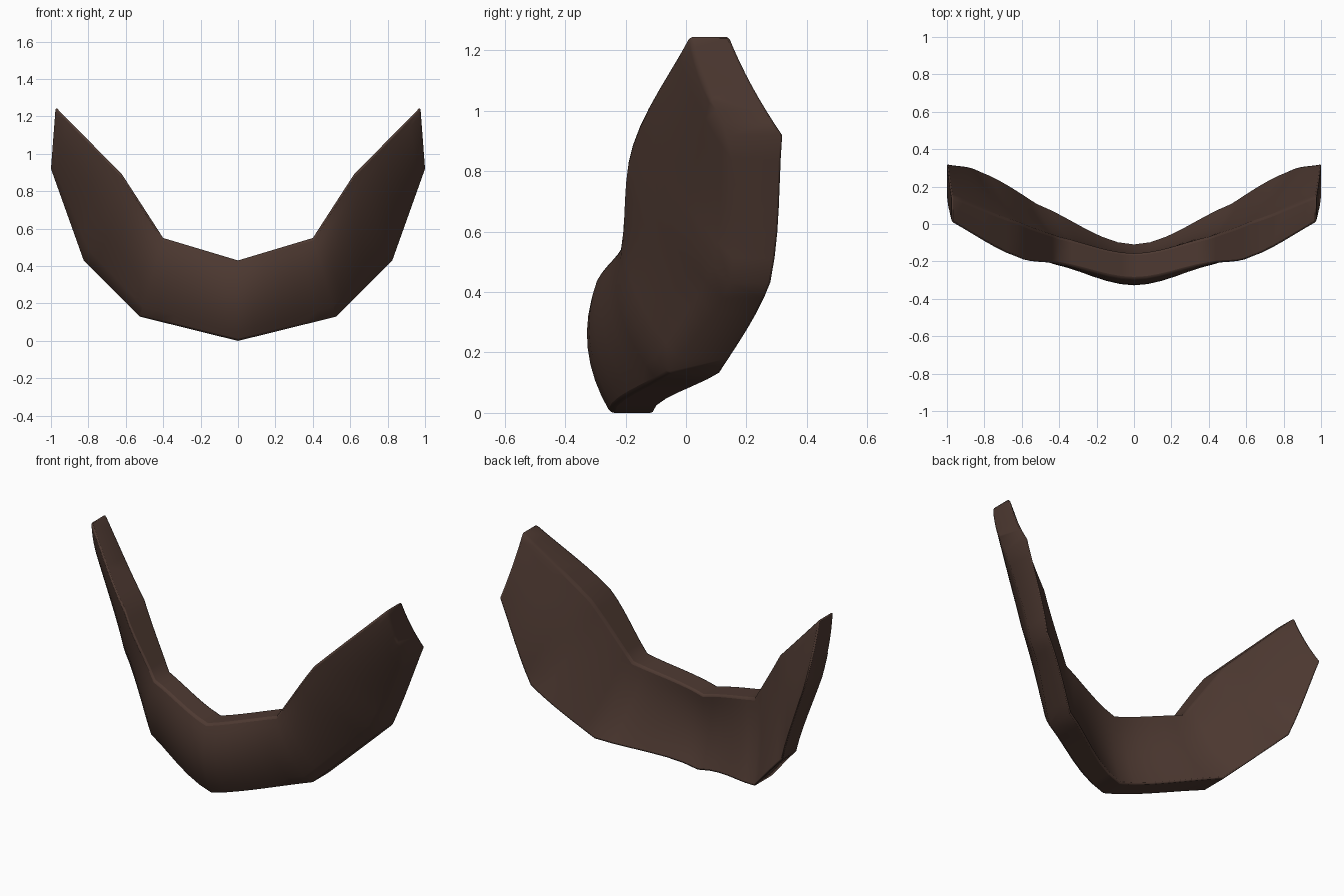
import bpy, bmesh

if "Cube" in bpy.data.objects:
    bpy.data.objects.remove(bpy.data.objects["Cube"])

# Stations from the centre to the tip: x, z, front y, back y
INNER = [(0, .43, -.295, -.155), (.40, .55, -.215, -.07), (.62, .89, -.18, .01), (.975, 1.25, .01, .145)]
OUTER = [(0, .0, -.25, -.105), (.525, .13, -.06, .115), (.825, .43, .145, .285), (1.0, .92, .15, .325)]
BULGE = [.053, .05, .04, .02]   # how far the plate bows forward at mid width
STEPS, ACROSS = 6, 8


def smooth(vals, i, t):
    """Smooth curve through station values, mirrored at the centre."""
    a, b = vals[i], vals[i + 1]
    before = vals[i - 1] if i else vals[1]
    after = vals[i + 2] if i + 2 < len(vals) else 2 * b - a
    return .5 * (2 * a + (b - before) * t + (2 * before - 5 * a + 4 * b - after) * t * t
                 + (3 * a - before - 3 * b + after) * t ** 3)


def edge_point(rows, i, t):
    """Straight outline seen from the front, curved in depth."""
    a, b = rows[i], rows[i + 1]
    x, z = (a[k] + (b[k] - a[k]) * t for k in (0, 1))
    return (x, z, smooth([r[2] for r in rows], i, t), smooth([r[3] for r in rows], i, t))


def cross_section(bm, i, t, side):
    """Closed ring: front face from outer to inner edge, then back again."""
    p, q = edge_point(OUTER, i, t), edge_point(INNER, i, t)
    bow = BULGE[i] + (BULGE[i + 1] - BULGE[i]) * t
    front, back = [], []
    for k in range(ACROSS + 1):
        s = k / ACROSS
        x, z, yf, yb = (u + (v - u) * s for u, v in zip(p, q))
        arch = 4 * s * (1 - s) * bow
        front.append(bm.verts.new((side * x, yf - arch, z)))
        back.append(bm.verts.new((side * x, yb - arch * .6, z)))
    return front + back[::-1]


# Curved plate, lofted from tip to tip
half = [(i, j / STEPS) for i in range(3) for j in range(STEPS)] + [(2, 1.0)]
bm = bmesh.new()
rings = [cross_section(bm, i, t, -1) for i, t in half[:0:-1]]
rings += [cross_section(bm, i, t, 1) for i, t in half]
n = len(rings[0])
for a, b in zip(rings, rings[1:]):
    for k in range(n):
        m = (k + 1) % n
        bm.faces.new((a[k], b[k], b[m], a[m]))

# Tip ends, closed with strips
for ring in (rings[0], rings[-1]):
    for k in range(ACROSS):
        bm.faces.new((ring[k], ring[k + 1], ring[n - 2 - k], ring[n - 1 - k]))
bmesh.ops.recalc_face_normals(bm, faces=bm.faces)

mesh = bpy.data.meshes.new("curved_plate")
bm.to_mesh(mesh)
bm.free()
plate = bpy.data.objects.new("curved_plate", mesh)
bpy.context.collection.objects.link(plate)

# Dark brown leather colour
brown = bpy.data.materials.new("dark brown")
brown.diffuse_color = (.075, .041, .031, 1)
brown.use_nodes = True
brown.node_tree.nodes["Principled BSDF"].inputs["Base Color"].default_value = brown.diffuse_color
mesh.materials.append(brown)

# Softened rim
bevel = plate.modifiers.new("soft_rim", 'BEVEL')
bevel.width = .012
bevel.segments = 2
bevel.limit_method = 'ANGLE'
bevel.angle_limit = .8

bpy.context.view_layer.objects.active = plate
plate.select_set(True)
bpy.ops.object.shade_smooth_by_angle(angle=1.0)
